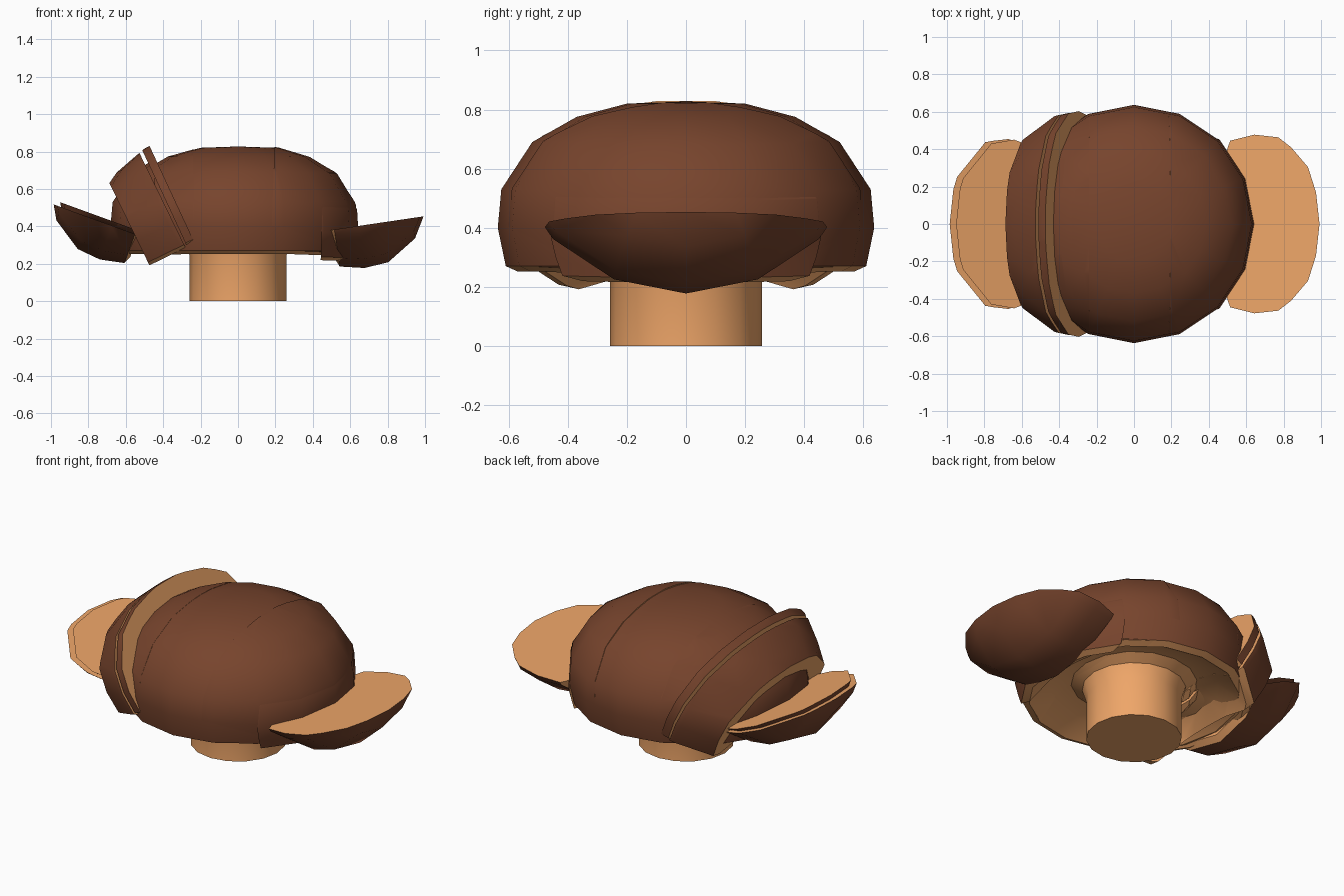
import bpy, bmesh, math
from mathutils import Matrix, Vector

if "Cube" in bpy.data.objects:
    bpy.data.objects.remove(bpy.data.objects["Cube"])


def material(name, color):
    m = bpy.data.materials.new(name)
    m.diffuse_color = (*color, 1)
    m.use_nodes = True
    m.node_tree.nodes["Principled BSDF"].inputs["Base Color"].default_value = m.diffuse_color
    return m


skin = material("cap_brown", (0.185, 0.058, 0.026))
flesh = material("flesh_tan", (0.86, 0.38, 0.14))

SIDES = 16
# Half profile (radius, z): dome, rim, hollow underside, flared stem
PROFILE = [(0.2, 0.82), (0.37, 0.775), (0.52, 0.69), (0.625, 0.53), (0.637, 0.4),
           (0.61, 0.27), (0.57, 0.252), (0.45, 0.32), (0.34, 0.345), (0.28, 0.31),
           (0.258, 0.24), (0.258, 0.0)]
SKIN_BANDS = 5


def whole_mushroom():
    bm = bmesh.new()
    rings = []
    for r, z in PROFILE:
        rings.append([bm.verts.new((r * math.cos(2 * math.pi * i / SIDES),
                                    r * math.sin(2 * math.pi * i / SIDES), z))
                      for i in range(SIDES)])
    top = bm.verts.new((0, 0, 0.827))
    for i in range(SIDES):
        j = (i + 1) % SIDES
        bm.faces.new((top, rings[0][i], rings[0][j]))
        for k in range(len(rings) - 1):
            f = bm.faces.new((rings[k][i], rings[k + 1][i], rings[k + 1][j], rings[k][j]))
            f.material_index = 0 if k < SKIN_BANDS else 1
    bottom = bm.faces.new(list(reversed(rings[-1])))
    bottom.material_index = 1
    bmesh.ops.recalc_face_normals(bm, faces=bm.faces)
    return bm


def cut(bm, co, outward):
    # Trim away the outward side of a plane and close it with a flesh face
    res = bmesh.ops.bisect_plane(bm, geom=bm.verts[:] + bm.edges[:] + bm.faces[:],
                                 dist=1e-5, plane_co=co, plane_no=outward,
                                 clear_outer=True)
    edges = [e for e in res["geom_cut"] if isinstance(e, bmesh.types.BMEdge)]
    before = set(bm.faces)
    if edges:
        bmesh.ops.triangle_fill(bm, edges=edges, use_beauty=True, normal=outward)
    for f in bm.faces:
        if f not in before:
            f.material_index = 1


def slice_part(name, x0=None, x1=None, angle=0, pivot=(0, 0), to=None, stem=False):
    # Slice between x0 and x1, tilted about y, moving pivot (x, z) to a new place
    bm = whole_mushroom()
    if not stem:
        cut(bm, (0, 0, 0.246), (0, 0, -1))
    if x0 is not None:
        cut(bm, (x0, 0, 0), (-1, 0, 0))
    if x1 is not None:
        cut(bm, (x1, 0, 0), (1, 0, 0))
    to = to or pivot
    bm.transform(Matrix.Translation((to[0], 0, to[1]))
                 @ Matrix.Rotation(math.radians(angle), 4, 'Y')
                 @ Matrix.Translation((-pivot[0], 0, -pivot[1])))
    bmesh.ops.recalc_face_normals(bm, faces=bm.faces)
    me = bpy.data.meshes.new(name)
    bm.to_mesh(me)
    bm.free()
    me.materials.append(skin)
    me.materials.append(flesh)
    ob = bpy.data.objects.new(name, me)
    bpy.context.collection.objects.link(ob)
    return ob


parts = [
    # Main body with slightly shifted slices around it
    slice_part("mushroom_body", stem=True),
    slice_part("right_slice", 0.18, None, 2, (0.18, 0.53), (0.185, 0.533)),
    slice_part("right_end", 0.44, None, 2, (0.44, 0.25), (0.442, 0.217)),
    slice_part("left_slice", -0.44, -0.235, -1, (-0.235, 0.55), (-0.237, 0.55)),
    slice_part("left_end", None, -0.40, 0, (-0.40, 0.25), (-0.445, 0.25)),
    # Leaning slices on the left
    slice_part("leaning_slice_inner", -0.215, -0.17, -25, (-0.17, 0.27), (-0.24, 0.33)),
    slice_part("leaning_slice_outer", -0.43, -0.215, -26, (-0.215, 0.27), (-0.288, 0.302)),
    # End pieces lying flat, cut face up
    slice_part("fallen_end_right", 0.41, None, 81.6, (0.41, 0.25), (0.495, 0.38)),
    slice_part("fallen_slice_left", -0.48, -0.45, -70, (-0.45, 0.25), (-0.50, 0.365)),
    slice_part("fallen_end_left", None, -0.445, -70, (-0.445, 0.25), (-0.532, 0.352)),
]

for ob in parts:
    ob.select_set(True)
bpy.context.view_layer.objects.active = parts[0]
bpy.ops.object.shade_smooth_by_angle(angle=math.radians(38))
